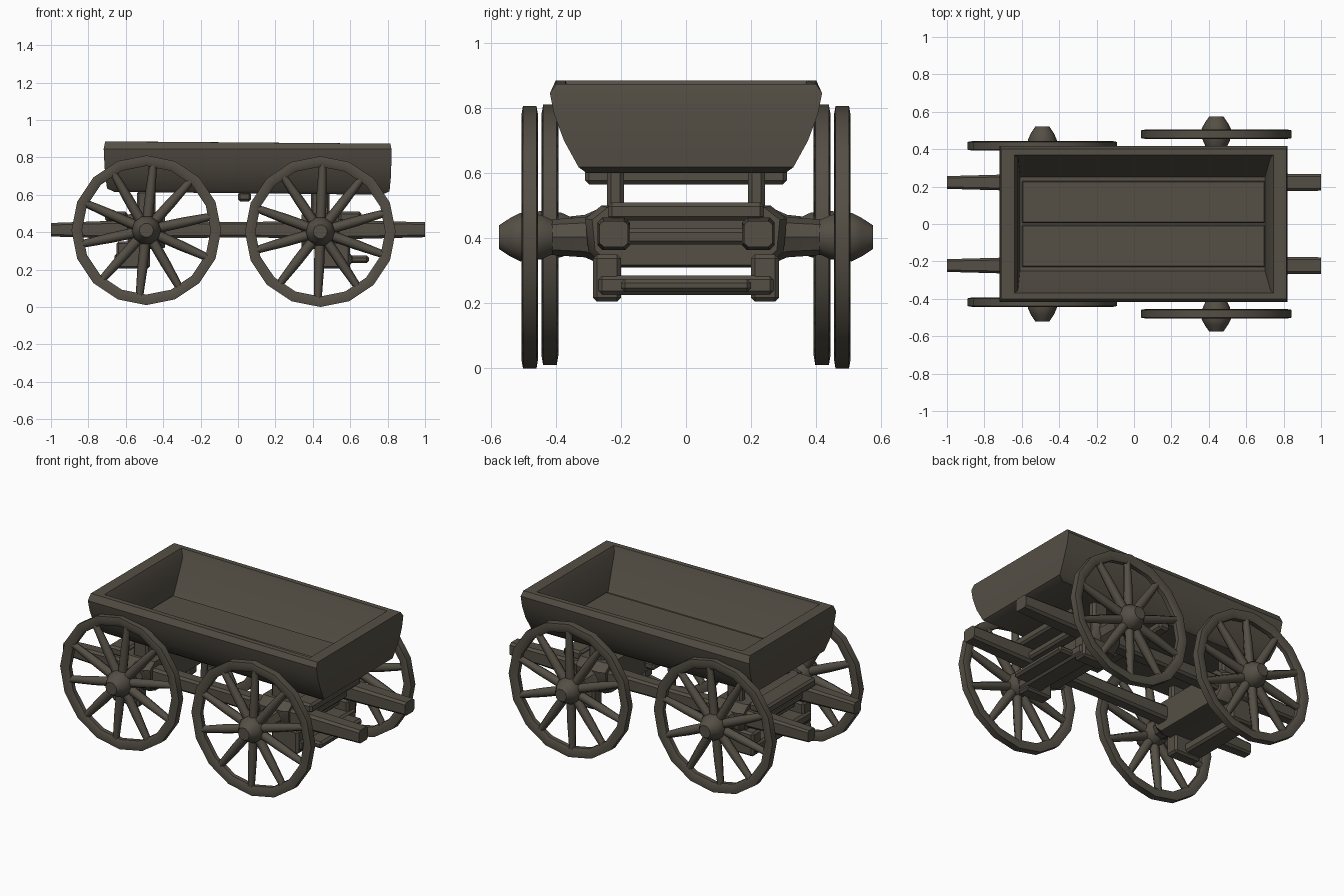
import bpy, bmesh, math
from mathutils import Vector

if "Cube" in bpy.data.objects:
    bpy.data.objects.remove(bpy.data.objects["Cube"])

wood = bpy.data.materials.new("dark weathered wood")
wood.diffuse_color = (0.089, 0.078, 0.060, 1)
wood.use_nodes = True
wood.node_tree.nodes["Principled BSDF"].inputs["Base Color"].default_value = wood.diffuse_color


def loft(bm, rings, closed=False):
    """Skin a list of equal-length point rings; cap the ends unless closed."""
    vs = [[bm.verts.new(p) for p in r] for r in rings]
    n = len(vs[0])
    pairs = list(zip(vs, vs[1:])) + ([(vs[-1], vs[0])] if closed else [])
    for a, b in pairs:
        for i in range(n):
            j = (i + 1) % n
            bm.faces.new((a[i], a[j], b[j], b[i]))
    if not closed:
        bm.faces.new(vs[0][::-1])
        bm.faces.new(vs[-1])


def finish(name, bm, angle=35):
    bmesh.ops.recalc_face_normals(bm, faces=bm.faces)
    me = bpy.data.meshes.new(name)
    bm.to_mesh(me)
    bm.free()
    me.shade_smooth()
    me.set_sharp_from_angle(angle=math.radians(angle))
    me.materials.append(wood)
    ob = bpy.data.objects.new(name, me)
    bpy.context.collection.objects.link(ob)
    return ob


def rect(x0, x1, y, z, dz=0.0):
    """Rectangle ring; dz lifts the left-hand end."""
    return [(x0, -y, z + dz), (x1, -y, z), (x1, y, z), (x0, y, z + dz)]


def block(name, x, y, z, bevel=0.012):
    """Bevelled box from (min, max) ranges."""
    bm = bmesh.new()
    loft(bm, [[(x[0], y[0], h), (x[1], y[0], h), (x[1], y[1], h), (x[0], y[1], h)] for h in z])
    bmesh.ops.bevel(bm, geom=bm.edges[:], offset=bevel, segments=1, affect='EDGES')
    return finish(name, bm)


def tube(name, cx, cz, prof, sides=10):
    """Turned part along y through (cx, cz): list of (y, radius)."""
    bm = bmesh.new()
    loft(bm, [[(cx + r * math.cos(2 * math.pi * i / sides), y,
                cz + r * math.sin(2 * math.pi * i / sides)) for i in range(sides)]
              for y, r in prof])
    return finish(name, bm)


# Wagon tub: outer shell up to the rim, then down the inside to the floor
bm = bmesh.new()
loft(bm, [rect(-0.66, 0.77, 0.305, 0.60, 0.015),
          rect(-0.70, 0.81, 0.33, 0.618, 0.015),
          rect(-0.71, 0.818, 0.375, 0.70),
          rect(-0.715, 0.82, 0.405, 0.78),
          rect(-0.718, 0.82, 0.418, 0.845),
          rect(-0.71, 0.815, 0.40, 0.873, 0.012),
          rect(-0.64, 0.745, 0.37, 0.873, 0.012),
          rect(-0.62, 0.73, 0.355, 0.84),
          rect(-0.61, 0.70, 0.25, 0.645)])
finish("wagon_tub", bm)

# Floor boards
for i, y in enumerate((-0.118, 0.118)):
    block("floor_board", (-0.60, 0.70), (y - 0.113, y + 0.113), (0.625, 0.655 + 0.008 * i), 0.006)

# Rib under the tub
block("tub_rib", (0.0, 0.07), (-0.31, 0.31), (0.565, 0.615))

# Long rails
for sy in (-1, 1):
    bm = bmesh.new()
    rings = []
    for x, w, h in ((-1, 0.034, 0.036), (-0.6, 0.045, 0.05), (-0.1, 0.04, 0.042),
                    (0.1, 0.04, 0.042), (0.6, 0.05, 0.05), (1, 0.044, 0.040)):
        c, z = sy * 0.222, 0.413
        rings.append([(x, c + a * w, z + b * h) for a, b in
                      ((-1, -.7), (-.7, -1), (.7, -1), (1, -.7), (1, .7), (.7, 1), (-.7, 1), (-1, .7))])
    loft(bm, rings)
    finish("long_rail", bm)


def wheel(cx, cy, cz, radius, tip, turn, sy):
    # Rim: polygonal ring with rounded section
    segs, hw = 16, 0.026
    sec = ((radius, -hw * 0.8), (radius, hw * 0.8), (radius - 0.03, hw),
           (radius - 0.056, hw * 0.5), (radius - 0.056, -hw * 0.5), (radius - 0.03, -hw))
    bm = bmesh.new()
    loft(bm, [[(cx + r * math.cos(a), sy * (cy + y), cz + r * math.sin(a)) for r, y in sec]
              for a in (2 * math.pi * i / segs for i in range(segs))], closed=True)
    finish("wheel_rim", bm, 50)

    # Ten tapered spokes
    bm = bmesh.new()
    for k in range(10):
        a = 2 * math.pi * k / 10 + math.radians(turn)
        d = Vector((math.cos(a), 0, math.sin(a)))
        s = Vector((-d.z, 0, d.x))
        c = Vector((cx, sy * cy, cz))
        loft(bm, [[c + d * r + s * (w * math.cos(t)) + Vector((0, w * math.sin(t), 0))
                   for t in (math.pi / 3 * i for i in range(6))]
                  for r, w in ((0.03, 0.028), (0.2, 0.027), (radius - 0.04, 0.02))])
    finish("wheel_spokes", bm, 65)

    # Hub with tapering cap
    tube("wheel_hub", cx, cz, [(sy * y, r) for y, r in (
        (cy - 0.07, 0.055), (cy - 0.035, 0.072), (cy + 0.03, 0.078),
        (tip - 0.035, 0.062), (tip, 0.038))])


for cx, cy, cz, radius, tip, turn in ((-0.49, 0.418, 0.41, 0.40, 0.52, 12),
                                      (0.44, 0.48, 0.403, 0.403, 0.575, 16)):
    for sy in (-1, 1):
        wheel(cx, cy, cz, radius, tip, turn, sy)

    # Axle, thicker in the middle
    tube("axle", cx, cz, [(-cy, 0.05), (-0.31, 0.062), (-0.27, 0.08),
                          (0.27, 0.08), (0.31, 0.062), (cy, 0.05)], 8)

    # Axle block: chamfered section spanning the rails
    bm = bmesh.new()
    prof = ((-0.30, 0.36), (-0.25, 0.31), (0.25, 0.31), (0.30, 0.36),
            (0.31, 0.46), (0.26, 0.50), (-0.26, 0.50), (-0.31, 0.46))
    loft(bm, [[(cx + x, y * k, 0.41 + (z - 0.41) * k) for y, z in prof]
              for x, k in ((-0.10, 0.93), (-0.07, 1), (0.07, 1), (0.10, 0.93))])
    finish("axle_block", bm)

    # Struts carrying the tub, outward cross bars and side brackets
    out = -1 if cx < 0 else 1

    def span(a, b):
        return sorted((cx + out * a, cx + out * b))

    for sy in (-1, 1):
        block("tub_strut", (cx - 0.05, cx + 0.05),
              sorted((sy * 0.19, sy * 0.242)), (0.48, 0.62))
        block("side_bracket", span(-0.02, 0.16),
              sorted((sy * 0.20, sy * 0.285)), (0.205, 0.35))
    block("lower_cross_bar", span(0.05, 0.17), (-0.27, 0.27), (0.225, 0.285))
    block("upper_cross_bar", span(0.10, 0.22), (-0.24, 0.24), (0.455, 0.51))
    block("middle_cross_bar", span(0.10, 0.17), (-0.24, 0.24), (0.38, 0.43))

# Extra foot board on the right-hand end
block("foot_board", (0.60, 0.70), (-0.20, 0.20), (0.235, 0.275))
